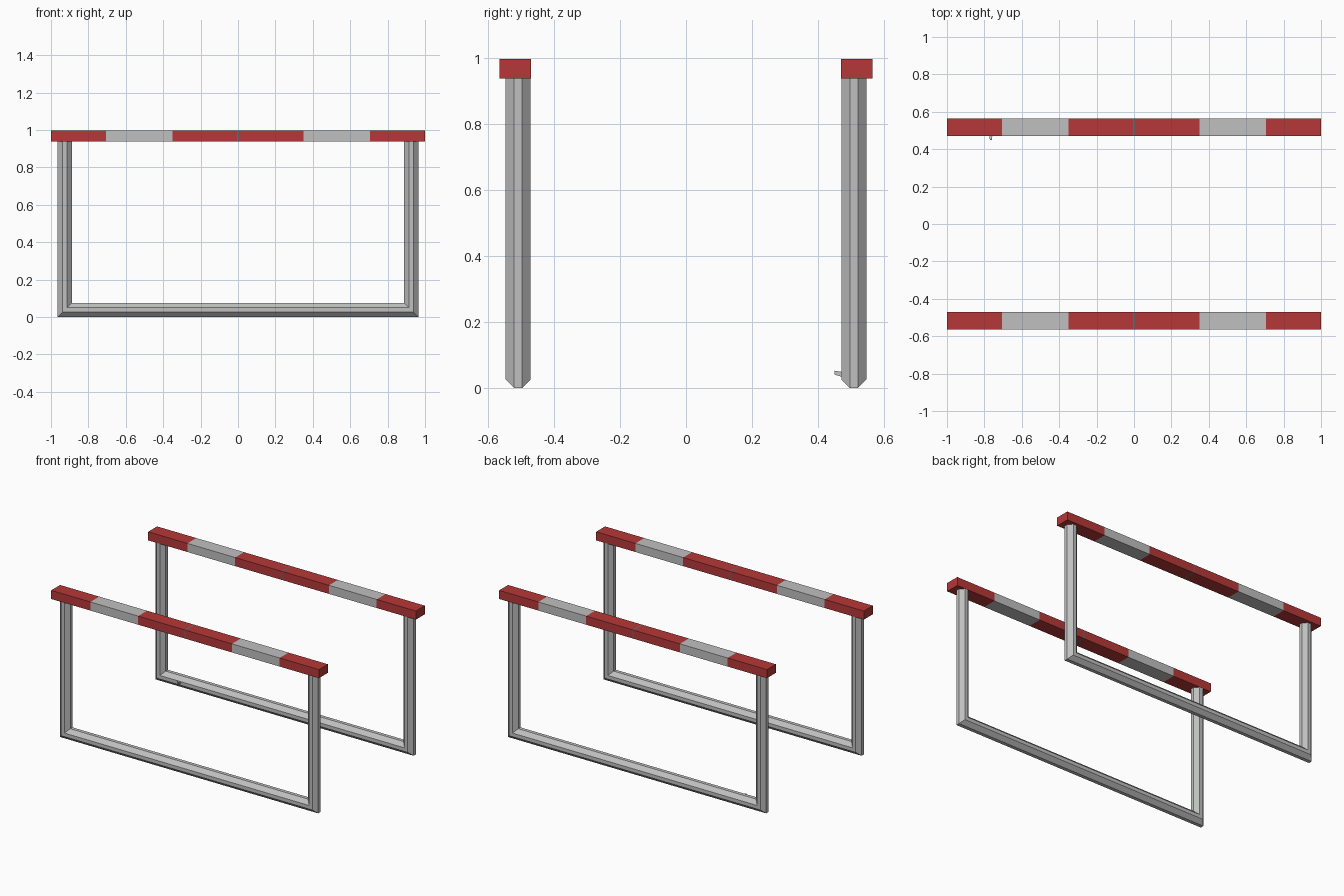
import bpy, bmesh

if "Cube" in bpy.data.objects:
    bpy.data.objects.remove(bpy.data.objects["Cube"])


def material(name, rgb):
    m = bpy.data.materials.new(name)
    m.diffuse_color = (*rgb, 1)
    m.use_nodes = True
    m.node_tree.nodes["Principled BSDF"].inputs["Base Color"].default_value = m.diffuse_color
    return m


RED = material("red paint", (0.47, 0.04, 0.04))
GREY = material("light grey", (0.52, 0.53, 0.52))
DARK = material("dark seam grey", (0.13, 0.15, 0.15))


def loft(name, rings, mats, slots=None):
    """Skin closed rings of points, cap both ends; slots = material per span."""
    bm = bmesh.new()
    vs = [[bm.verts.new(p) for p in r] for r in rings]
    n = len(vs[0])
    for i in range(len(vs) - 1):
        for j in range(n):
            k = (j + 1) % n
            f = bm.faces.new((vs[i][j], vs[i][k], vs[i + 1][k], vs[i + 1][j]))
            f.material_index = slots[i] if slots else 0
    for ring, s in ((vs[0], 0), (vs[-1], -1)):
        bm.faces.new(ring).material_index = slots[s] if slots else 0
    bmesh.ops.recalc_face_normals(bm, faces=bm.faces)
    mesh = bpy.data.meshes.new(name)
    bm.to_mesh(mesh)
    bm.free()
    for m in mats:
        mesh.materials.append(m)
    obj = bpy.data.objects.new(name, mesh)
    bpy.context.collection.objects.link(obj)
    return obj


# Tube section: square standing on its corner with clipped tips
R, C = 0.038, 0.012
SECTION = [(R, -C), (R, C), (C, R), (-C, R), (-R, C), (-R, -C), (-C, -R), (C, -R)]
CX, CZ, TOP = 0.926, 0.038, 0.945
CUTS = [-1, -0.707, -0.35, -0.005, 0.005, 0.35, 0.707, 1]
SLOTS = [0, 1, 0, 2, 0, 1, 0]

for side, label in ((-1, "front"), (1, "back")):
    yc = side * 0.509

    # U-shaped frame with mitred corners
    rings = []
    for sx, low in ((-1, False), (-1, True), (1, True), (1, False)):
        rings.append([(sx * (CX + u), yc + v, CZ - u if low else TOP)
                      for u, v in SECTION])
    loft(label + "_frame", rings, [GREY])

    # Striped top bar, overhanging outward
    y0, y1 = side * 0.47, side * 0.565
    rings = [[(x, y0, 0.939), (x, y1, 0.939), (x, y1, 0.997), (x, y0, 0.997)]
             for x in CUTS]
    loft(label + "_top_bar", rings, [RED, GREY, DARK], SLOTS)

# Small peg on the inner side of the back rail
rings = [[(-0.765 + dx * w, y, z + dz * w) for dx, dz in ((-1, -1), (1, -1), (1, 1), (-1, 1))]
         for y, z, w in ((0.48, 0.04, 0.008), (0.45, 0.047, 0.006))]
loft("rail_peg", rings, [GREY])
